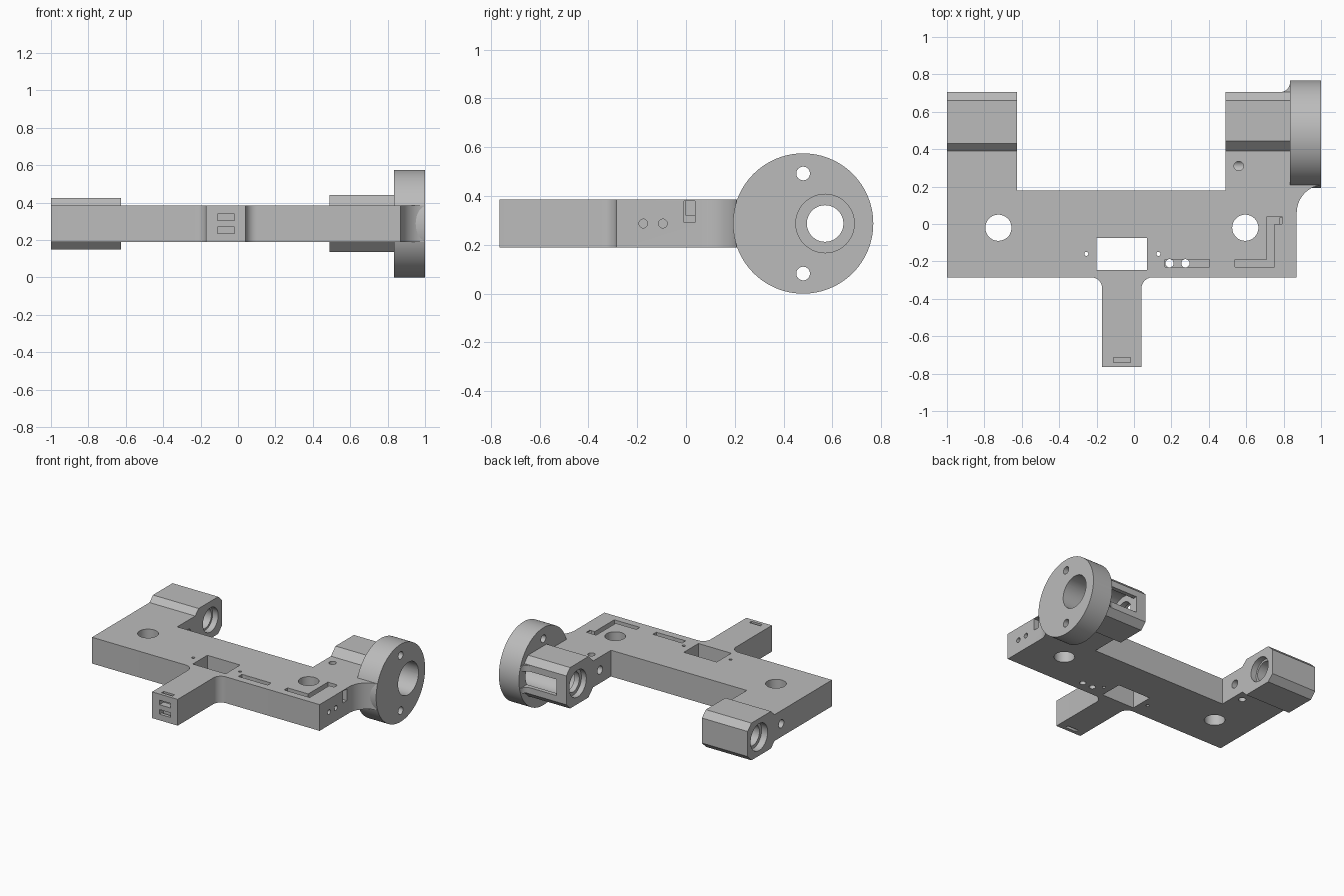
import bpy, bmesh
from math import sin, cos, pi, radians
from mathutils import Vector

old = bpy.data.objects.get("Cube")
if old:
    bpy.data.objects.remove(old)

grey = bpy.data.materials.new("plain grey")
grey.use_nodes = True
GREY = (0.5, 0.5, 0.5, 1)
grey.diffuse_color = GREY
grey.node_tree.nodes["Principled BSDF"].inputs["Base Color"].default_value = GREY

BOTTOM, TOP, MID = 0.19, 0.385, 0.2875
BORE_Y = 0.57
FLANGE_Y = 0.48
FLANGE_R = 0.284


def prism(name, pts, axis, start, end):
    """Extrude a 2D outline along x, y or z."""
    place = {"x": lambda u, v: (start, u, v),
             "y": lambda u, v: (u, start, v),
             "z": lambda u, v: (u, v, start)}[axis]
    bm = bmesh.new()
    face = bm.faces.new([bm.verts.new(place(u, v)) for u, v in pts])
    ext = bmesh.ops.extrude_face_region(bm, geom=[face])["geom"]
    shift = Vector([end - start if a == axis else 0 for a in "xyz"])
    bmesh.ops.translate(bm, vec=shift, verts=[g for g in ext if isinstance(g, bmesh.types.BMVert)])
    bmesh.ops.recalc_face_normals(bm, faces=bm.faces)
    mesh = bpy.data.meshes.new(name)
    bm.to_mesh(mesh)
    bm.free()
    mesh.materials.append(grey)
    obj = bpy.data.objects.new(name, mesh)
    bpy.context.collection.objects.link(obj)
    return obj


def arc(u, v, r, a0, a1, n=10):
    angles = [radians(a0 + (a1 - a0) * i / n) for i in range(n + 1)]
    return [(u + r * cos(a), v + r * sin(a)) for a in angles]


def rod(name, u, v, r, axis, start, end, n=64):
    return prism(name, arc(u, v, r, 0, 360, n)[:-1], axis, start, end)


def box(name, x0, x1, y0, y1, z0, z1):
    return prism(name, [(x0, y0), (x1, y0), (x1, y1), (x0, y1)], "z", z0, z1)


def hole(u, v, r, axis, start, end, n=48):
    return rod("hole_cutter", u, v, r, axis, start, end, n)


def pocket(*bounds):
    return box("pocket_cutter", *bounds)


def finish(obj, cutters, operation="DIFFERENCE"):
    """Apply each boolean cutter."""
    for cutter in cutters:
        cutter.hide_render = True
        mod = obj.modifiers.new("cut", "BOOLEAN")
        mod.operation, mod.solver, mod.object = operation, "EXACT", cutter
    graph = bpy.context.evaluated_depsgraph_get()
    mesh = bpy.data.meshes.new_from_object(obj.evaluated_get(graph))
    obj.modifiers.clear()
    obj.data = mesh


def clamp(name, x0, x1, half):
    """Chamfered block that carries the bore."""
    rise = half - (TOP - MID)
    front, back, cham = 0.39, 0.705, 0.045
    upper = [(front, TOP - MID), (front + rise, half), (back - cham, half), (back, half - cham)]
    pts = upper + [(y, -z) for y, z in reversed(upper)]
    return prism(name, [(y, z + MID) for y, z in pts], "x", x0, x1)


# Plate with tail, two arms and the curved root of the flange
outline = [(-1, -0.285)]
outline += arc(-0.23, -0.345, 0.06, 90, 0)
outline += [(-0.17, -0.765), (0.04, -0.765)]
outline += arc(0.10, -0.345, 0.06, 180, 90)
outline += [(0.87, -0.285)]
outline += arc(1.02, 0.06, 0.15, 180, 100, 16)
outline += [(0.994, 0.3), (0.85, 0.3), (0.835, 0.41), (0.49, 0.41), (0.49, 0.18),
            (-0.625, 0.18), (-0.625, 0.41), (-1, 0.41)]
plate = prism("mounting_plate", outline, "z", BOTTOM, TOP)

cuts = []
# Vertical through holes
for x, y, r in [(-0.725, -0.02, 0.07), (0.595, -0.02, 0.07), (-0.255, -0.16, 0.011),
                (0.13, -0.16, 0.011), (0.19, -0.21, 0.022), (0.275, -0.21, 0.022)]:
    cuts.append(hole(x, y, r, "z", 0.1, 0.5))
# Rectangular opening
cuts.append(pocket(-0.2, 0.07, -0.245, -0.075, 0.1, 0.5))
# Straight groove and cranked groove with its side outlet
cuts.append(pocket(0.165, 0.405, -0.23, -0.19, 0.335, 0.5))
crank = [(0.54, -0.23), (0.75, -0.23), (0.75, 0), (0.79, 0), (0.79, 0.04), (0.71, 0.04),
         (0.71, -0.19), (0.54, -0.19)]
cuts.append(prism("groove_cutter", crank, "z", 0.32, 0.5))
cuts.append(pocket(0.78, 0.9, -0.008, 0.036, 0.292, 0.379))
# Slots in the tail end, mirrored above and below
for side in (-1, 1):
    z_in, z_out = MID + side * 0.018, MID + side * 0.052
    z_far = MID + side * 0.2
    cuts.append(pocket(-0.11, -0.02, -0.8, -0.715, min(z_in, z_out), max(z_in, z_out)))
    cuts.append(pocket(-0.11, -0.02, -0.74, -0.715, min(z_in, z_far), max(z_in, z_far)))
# Side holes
for y in (-0.175, -0.095):
    cuts.append(hole(y, MID, 0.018, "x", 0.75, 0.95, 24))
# Cross holes and set screw holes in the arms
cuts.append(hole(0.31, MID, 0.03, "x", -1.1, -0.5, 24))
cuts.append(hole(0.31, MID, 0.03, "x", 0.4, 0.7, 24))
cuts.append(hole(0.56, 0.31, 0.025, "z", MID, 0.5, 24))
cuts.append(hole(-0.69, 0.31, 0.025, "z", 0.1, MID, 24))

# Stepped bores, shared by the clamps and the flange
bores = [hole(BORE_Y, MID, 0.075, "x", -1.2, 1.2),
         hole(BORE_Y, MID, 0.1, "x", -1.1, -0.95),
         hole(BORE_Y, MID, 0.09, "x", -0.67, -0.55),
         hole(BORE_Y, MID, 0.1, "x", 0.4, 0.53),
         hole(BORE_Y, MID, 0.12, "x", 0.57, 1.1)]
window = pocket(0.57, 0.835, BORE_Y, 0.9, 0.227, 0.347)

left_arm_clamp = clamp("outer_clamp", -1, -0.625, 0.138)
flange_clamp = clamp("flange_clamp", 0.49, 0.835, 0.152)

# Round flange with two bolt holes
flange = rod("flange", FLANGE_Y, MID, 0.2875, "x", 0.835, 1, 96)
bolts = [hole(FLANGE_Y, MID + s * 0.205, 0.028, "x", 0.7, 1.1, 32) for s in (-1, 1)]

# Concave fillet between clamp and flange
fillet_pts = arc(0.78, 0.76, 0.055, -90, 0) + [(0.84, 0.76), (0.84, 0.7), (0.78, 0.7)]
fillet = prism("flange_fillet", fillet_pts, "z", 0.185, 0.39)
limit = rod("fillet_limit", FLANGE_Y, MID, FLANGE_R, "x", 0.6, 1.1)

finish(fillet, [limit], "INTERSECT")
finish(fillet, [window])
finish(plate, cuts)
finish(left_arm_clamp, bores)
finish(flange_clamp, bores + [window])
finish(flange, bores + bolts)

for cutter in cuts + bores + bolts + [window, limit]:
    bpy.data.objects.remove(cutter)

# Smooth the round walls, keep the edges sharp
bpy.ops.object.select_all(action="DESELECT")
for obj in (plate, left_arm_clamp, flange_clamp, flange, fillet):
    obj.select_set(True)
    bpy.context.view_layer.objects.active = obj
bpy.ops.object.shade_smooth_by_angle(angle=radians(30))
